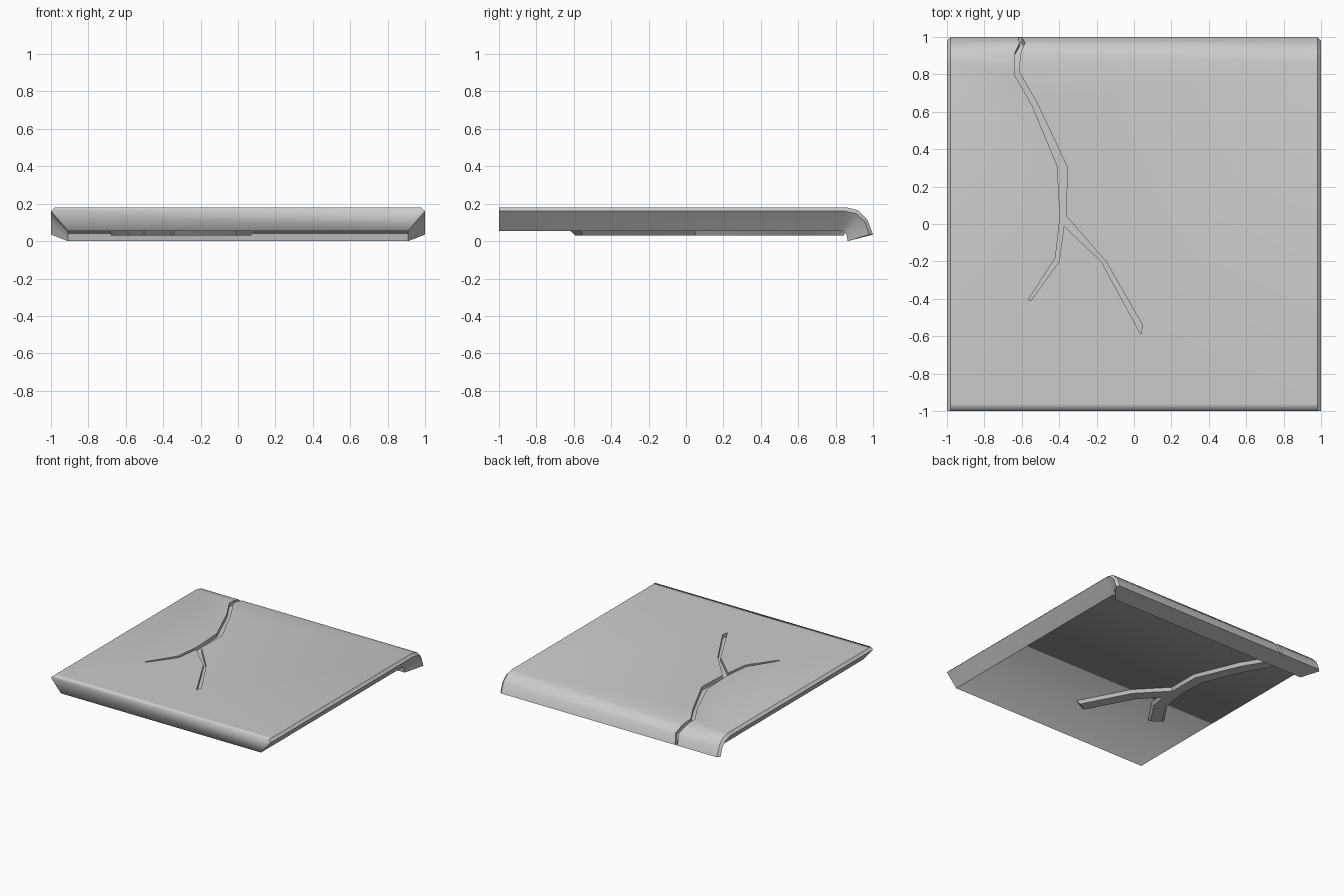
import bpy, bmesh, math
from mathutils import Vector
from mathutils.geometry import delaunay_2d_cdt

if "Cube" in bpy.data.objects:
    bpy.data.objects.remove(bpy.data.objects["Cube"])

# Cross-section of the top skin (y, z): flat top, then rounded rear lip
PROFILE = [(-1, .18), (-.96, .18), (.86, .18), (.92, .165), (.97, .115), (1, .035)]
S = [-1, -.96, .86]
for a, b in zip(PROFILE[2:], PROFILE[3:]):
    S.append(S[-1] + math.dist(a, b))
XT, XO, XB = .98, 1.0, .91      # half widths: top edge, widest line, bottom edge
GROOVE = .03                    # crack depth

# Outline of the forked crack (x, distance along the profile)
CRACK = [(-.62, 1.07), (-.612, .99), (-.635, .92), (-.637, .86), (-.64, .80),
         (-.545, .635), (-.41, .31), (-.395, .04), (-.42, -.18), (-.565, -.405),
         (-.552, -.41), (-.40, -.20), (-.375, -.01), (-.175, -.20),
         (.037, -.59), (.045, -.54), (-.15, -.20), (-.365, .045), (-.355, .30),
         (-.52, .65), (-.615, .815), (-.612, .86), (-.605, .92), (-.583, .99), (-.60, 1.07)]


def on_profile(x, s, sunk=False):
    i = max(k for k in range(len(S) - 1) if k == 0 or S[k] <= s + 1e-6)
    t = (s - S[i]) / (S[i + 1] - S[i])
    p = Vector((x, *Vector(PROFILE[i]).lerp(Vector(PROFILE[i + 1]), t)))
    if sunk:
        pivot = Vector((x, min(p.y, .86), 0))
        p += (pivot - p).normalized() * GROOVE
    return p


def face(*pts):
    bm.faces.new([bm.verts.new(p) for p in pts])


def finish(name, angle):
    bmesh.ops.remove_doubles(bm, verts=bm.verts, dist=1e-4)
    bmesh.ops.recalc_face_normals(bm, faces=bm.faces)
    mesh = bpy.data.meshes.new(name)
    bm.to_mesh(mesh)
    bm.free()
    ob = bpy.data.objects.new(name, mesh)
    bpy.context.collection.objects.link(ob)
    bpy.ops.object.select_all(action='DESELECT')
    bpy.context.view_layer.objects.active = ob
    ob.select_set(True)
    bpy.ops.object.shade_smooth_by_angle(angle=math.radians(angle))
    return ob


# Top skin and sunken crack floor, triangulated flat and wrapped over the profile
bm = bmesh.new()
pts = [Vector(p) for p in CRACK]
n = len(pts)
edges = [(n + 2 * i, n + 2 * i + 1) for i in range(len(S))]
for s in S:
    pts += [Vector((-XT, s)), Vector((XT, s))]
last = n + 2 * (len(S) - 1)
edges += [(n, last), (n + 1, last + 1)]
co, _, tris, _, _, src = delaunay_2d_cdt(pts, edges, [list(range(n))], 0, 1e-5)
inside = [t for t, o in zip(tris, src) if o]
for t, o in zip(tris, src):
    face(*[on_profile(co[i].x, co[i].y, bool(o)) for i in t])

# Crack walls along the rim of the floor
count = {}
for t in inside:
    for a, b in zip(t, list(t[1:]) + [t[0]]):
        count.setdefault(frozenset((a, b)), []).append((a, b))
for e in count.values():
    if len(e) == 1:
        a, b = co[e[0][0]], co[e[0][1]]
        face(on_profile(*a), on_profile(*b), on_profile(*b, True), on_profile(*a, True))

# Side walls: narrow bevel, then a wall leaning inward to the underside
RIM = [(-1, .16), (-.96, .16), (.85, .16), (.91, .147), (.955, .105), (.98, .035)]
FOOT = [(-1, .055), (.83, .055), (.857, .04), (.865, 0)]
for side in (-1, 1):
    t = [(side * XT, *p) for p in PROFILE]
    o = [(side * XO, *p) for p in RIM]
    f = [(side * XB, *p) for p in FOOT]
    for i in range(5):
        face(t[i], t[i + 1], o[i + 1], o[i])
    for tri in ((o[0], o[1], f[0]), (o[1], o[2], f[1], f[0]), (o[2], o[3], f[1]),
                (o[3], f[2], f[1]), (o[3], o[4], f[2]), (o[4], f[3], f[2]),
                (o[4], o[5], f[3])):
        face(*tri)


def mirrored(half):
    return half + [(-x, y, z) for x, y, z in reversed(half)]


# Underside, front wall and end of the rear lip
for a, b in zip(FOOT, FOOT[1:]):
    face(*mirrored([(XB, *a), (XB, *b)]))
face(*mirrored([(-XT, -1, .18), (-XO, -1, .16), (-XB, -1, .055)]))
face(*mirrored([(-XT, 1, .035), (-XO, .98, .035), (-XB, .865, 0)]))
slab = finish("cracked_slab", 40)

# Soft shading across the front edges
for e in slab.data.edges:
    a, b = (slab.data.vertices[i].co for i in e.vertices)
    if a.y < -.999 and b.y < -.999 and abs(a.z - b.z) < .001:
        e.use_edge_sharp = False


# Raised ridges on the underside, following the crack
def ridge(name, path, top=.062, low=.03, wide=.065, narrow=.045):
    global bm
    bm = bmesh.new()
    path = [Vector(p) for p in path]
    rings = []
    for i, p in enumerate(path):
        d = (path[min(i + 1, len(path) - 1)] - path[max(i - 1, 0)]).normalized()
        side = Vector((-d.y, d.x))
        end = d * (.03 if i == len(path) - 1 else 0)
        rings.append([(*(p + side * w + (end if z == top else 0 * d)), z) for w, z in
                      ((-wide, top), (-narrow, low), (narrow, low), (wide, top))])
    for r, q in zip(rings, rings[1:]):
        for k in range(4):
            face(r[k], r[(k + 1) % 4], q[(k + 1) % 4], q[k])
    face(*rings[0])
    face(*rings[-1])
    finish(name, 30)


ridge("underside_ridge_main", [(-.63, .84), (-.625, .80), (-.53, .64), (-.385, .30),
                               (-.38, .03), (-.165, -.20), (.03, -.57)])
ridge("underside_ridge_branch", [(-.38, .03), (-.41, -.19), (-.54, -.38)])
